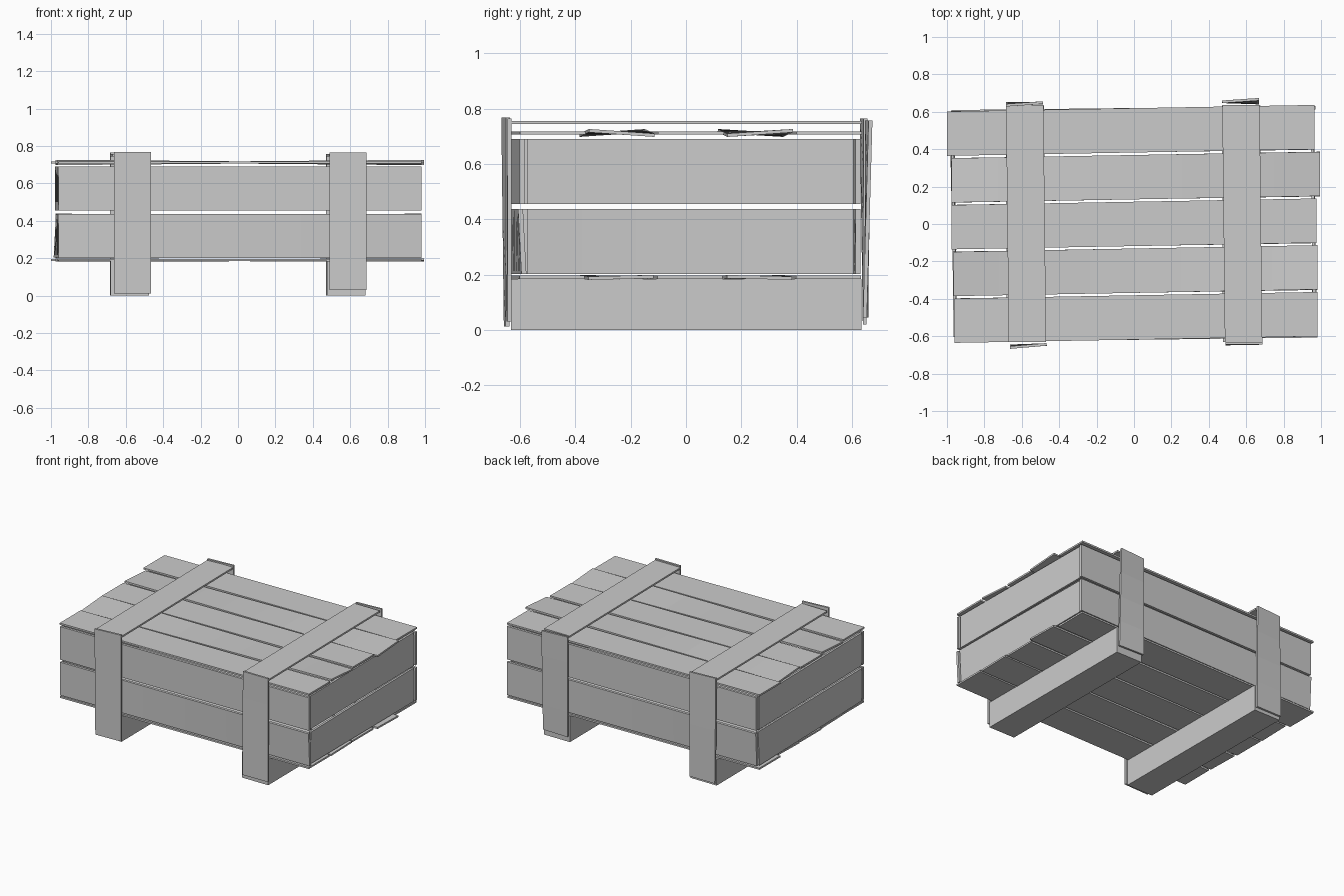
import bpy
import bmesh
from math import radians
from mathutils import Matrix, Vector

if "Cube" in bpy.data.objects:
    bpy.data.objects.remove(bpy.data.objects["Cube"], do_unlink=True)

wood = bpy.data.materials.new("grey_wood")
wood.use_nodes = True
GREY = (0.6, 0.6, 0.6, 1)
wood.diffuse_color = GREY
wood.node_tree.nodes["Principled BSDF"].inputs["Base Color"].default_value = GREY


def board(name, start, end, across, width, thick, tilt0=0, tilt1=0, steps=1):
    """Sawn board from start to end; its cross-section turns from tilt0 to tilt1."""
    start, end = Vector(start), Vector(end)
    along = (end - start).normalized()
    across = Vector(across)
    depth = along.cross(across).normalized()
    bm = bmesh.new()
    rings = []
    for i in range(steps + 1):
        t = i / steps
        turn = Matrix.Rotation(radians(tilt0 + (tilt1 - tilt0) * t), 3, along)
        a, d = turn @ across * width / 2, turn @ depth * thick / 2
        c = start.lerp(end, t)
        rings.append([bm.verts.new(c + p) for p in (a + d, d - a, -a - d, a - d)])
    for r, s in zip(rings, rings[1:]):
        for k in range(4):
            bm.faces.new((r[k], r[k - 1], s[k - 1], s[k]))
    bm.faces.new(rings[0])
    bm.faces.new(rings[-1][::-1])
    bmesh.ops.recalc_face_normals(bm, faces=bm.faces)
    mesh = bpy.data.meshes.new(name)
    bm.to_mesh(mesh)
    bm.free()
    mesh.materials.append(wood)
    obj = bpy.data.objects.new(name, mesh)
    bpy.context.collection.objects.link(obj)
    return obj


X, Y, Z = (1, 0, 0), (0, 1, 0), (0, 0, 1)

# Lid slats and floor slats, slightly skewed; every second one is warped
ends = [(-0.96, 0.98), (-0.965, 0.98), (-0.975, 0.975), (-0.975, 0.995), (-1.0, 0.965)]
for i, (x0, x1) in enumerate(ends):
    y = -0.5 + 0.25 * i
    warp = 4 * (i % 2) * (1 if i == 1 else -1)
    board(f"lid_slat_{i + 1}", (x0, y - 0.017, 0.712), (x1, y + 0.018, 0.712),
          Y, 0.237, 0.012, warp, -warp, 8)
    board(f"floor_slat_{i + 1}", (x0, y - 0.015, 0.19), (x1, y + 0.015, 0.19),
          Y, 0.235, 0.012, -warp / 3, warp / 3, 4)

# Two rows of side boards
for row, z, h, lean in (("lower", 0.32, 0.235, 3), ("upper", 0.573, 0.235, 0)):
    board(f"front_board_{row}", (-0.96, -0.622, z), (0.98, -0.592, z), Z, h, 0.018, 0, lean, 6)
    board(f"back_board_{row}", (-0.975, 0.594, z), (0.97, 0.622, z), Z, h, 0.018, -lean, 0, 6)
    board(f"left_end_board_{row}", (0.965, -0.575, z), (0.955, 0.605, z), Z, h, 0.015, lean, -1, 6)
    board(f"right_end_board_{row}", (-0.955, -0.605, z), (-0.972, 0.58, z), Z, h, 0.015, -1, lean, 6)

# Runners under the floor and straps over the lid
for side, s in (("right", -1), ("left", 1)):
    x = 0.578 * s
    board(f"{side}_runner", (x, -0.632, 0.092), (x - 0.005, 0.634, 0.092), X, 0.205, 0.184)
    top_x = x + 0.008
    board(f"{side}_lid_strap", (top_x, -0.632, 0.75), (top_x - 0.014, 0.636, 0.75), X, 0.2, 0.012)

# Upright straps on the front and back
for name, x0, x1, y0, y1, z0, z1, t0, t1 in (
        ("right_front_strap", -0.565, -0.565, -0.648, -0.652, 0.012, 0.768, 2, 5),
        ("left_front_strap", 0.588, 0.588, -0.64, -0.638, 0.03, 0.765, 1, 0),
        ("right_back_strap", -0.585, -0.585, 0.646, 0.642, 0.02, 0.765, 0, 4),
        ("left_back_strap", 0.57, 0.57, 0.65, 0.66, 0.045, 0.757, -2, 4)):
    board(name, (x0, y0, z0), (x1, y1, z1), X, 0.197, 0.014, t0, t1, 4)
